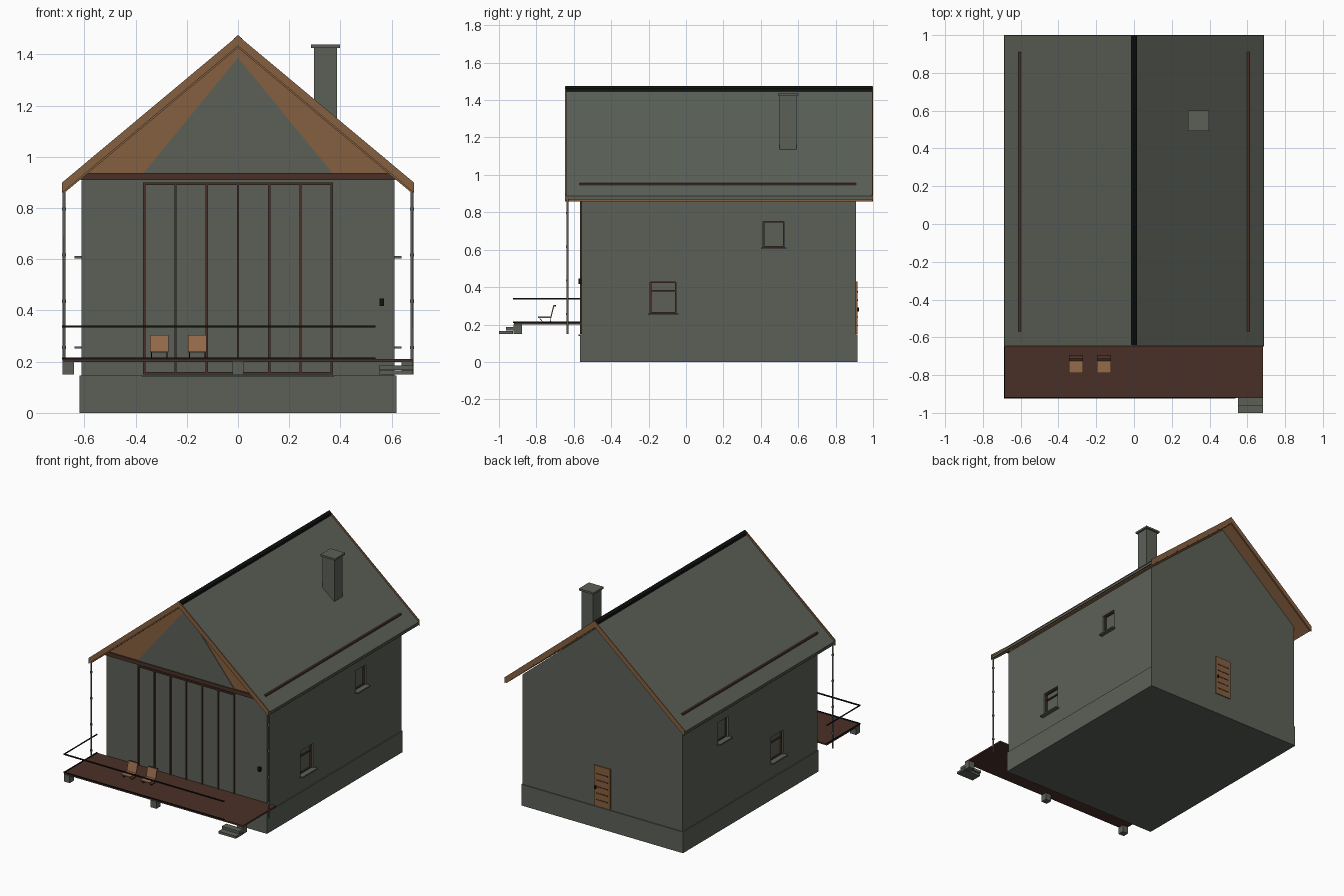
import bpy, bmesh
from mathutils import Vector

cube = bpy.data.objects.get("Cube")
if cube:
    bpy.data.objects.remove(cube, do_unlink=True)


def material(name, rgb):
    m = bpy.data.materials.new(name)
    m.use_nodes = True
    m.diffuse_color = (*rgb, 1)
    m.node_tree.nodes["Principled BSDF"].inputs["Base Color"].default_value = (*rgb, 1)
    return m


GREY = material("grey_green", (0.105, 0.118, 0.096))
WOOD = material("warm_wood", (0.235, 0.115, 0.05))
BROWN = material("dark_brown", (0.068, 0.03, 0.02))
BLACK = material("black", (0.005, 0.006, 0.005))
CHAIR = material("orange_wood", (0.3, 0.145, 0.07))


def finish(name, bm, mat):
    bmesh.ops.recalc_face_normals(bm, faces=bm.faces)
    me = bpy.data.meshes.new(name)
    bm.to_mesh(me)
    bm.free()
    me.materials.append(mat)
    ob = bpy.data.objects.new(name, me)
    bpy.context.collection.objects.link(ob)
    return ob


def box(name, x, y, z, mat):
    """Box between (min, max) pairs on each axis."""
    bm = bmesh.new()
    bmesh.ops.create_cube(bm, size=1)
    for v in bm.verts:
        v.co = [lo + (c + 0.5) * (hi - lo) for c, (lo, hi) in zip(v.co, (x, y, z))]
    return finish(name, bm, mat)


def prism(name, points, depth, mat, axis="y"):
    """Extrude an outline along y (points are x, z) or x (points are y, z)."""
    bm = bmesh.new()
    lo, hi = depth
    if axis == "y":
        base, move = [(a, lo, b) for a, b in points], Vector((0, hi - lo, 0))
    else:
        base, move = [(lo, a, b) for a, b in points], Vector((hi - lo, 0, 0))
    face = bm.faces.new([bm.verts.new(p) for p in base])
    new = bmesh.ops.extrude_face_region(bm, geom=[face])["geom"]
    bmesh.ops.translate(bm, vec=move, verts=[v for v in new if isinstance(v, bmesh.types.BMVert)])
    return finish(name, bm, mat)


def tube(name, points, radius, mat):
    cu = bpy.data.curves.new(name, "CURVE")
    cu.dimensions = "3D"
    cu.bevel_depth, cu.bevel_resolution, cu.use_fill_caps = radius, 1, True
    sp = cu.splines.new("POLY")
    sp.points.add(len(points) - 1)
    for p, co in zip(sp.points, points):
        p.co = (*co, 1)
    cu.materials.append(mat)
    ob = bpy.data.objects.new(name, cu)
    bpy.context.collection.objects.link(ob)
    return ob


def cut(target, cutter):
    mod = target.modifiers.new("opening", "BOOLEAN")
    mod.object, mod.solver = cutter, "EXACT"
    cutter.hide_render = True
    cutter.hide_set(True)


# House body and plinth
HALF, FRONT, BACK, SLOPE = 0.612, -0.56, 0.91, 0.835
walls = prism("walls", [(-HALF, 0.01), (HALF, 0.01), (HALF, 0.905), (0, 1.416), (-HALF, 0.905)],
              (FRONT, BACK), GREY)
box("plinth", (-0.618, 0.618), (-0.566, 0.916), (0, 0.146), GREY)


# Roof layers: a chevron band between two ridge heights
def chevron(name, top, bottom, half, depth, mat):
    drop = half * SLOPE
    prism(name, [(0, top), (half, top - drop), (half, bottom - drop), (0, bottom),
                 (-half, bottom - drop), (-half, top - drop)], depth, mat)


RF, RB = -0.64, 0.995
chevron("roof_covering", 1.458, 1.442, 0.685, (RF, RB), GREY)
chevron("roof_soffit", 1.442, 1.425, 0.678, (RF, RB), WOOD)
chevron("front_barge_board", 1.473, 1.433, 0.688, (RF - 0.008, RF), WOOD)
chevron("back_barge_board", 1.473, 1.433, 0.688, (RB, RB + 0.005), WOOD)
chevron("ridge_cap", 1.475, 1.445, 0.016, (RF - 0.004, RB + 0.002), BLACK)

# Gutters, snow guards and downpipes on both sides
for side, s in (("left", 1), ("right", -1)):
    box(side + "_gutter", sorted((s * 0.67, s * 0.687)), (RF, RB), (0.868, 0.882), GREY)
    box(side + "_snow_guard", sorted((s * 0.598, s * 0.612)), (-0.57, BACK), (0.938, 0.958), BROWN)
    tube(side + "_downpipe", [(s * 0.679, -0.634, 0.15), (s * 0.679, -0.634, 0.875)], 0.006, GREY)
    for i in range(4):
        z = 0.25 + i * 0.18
        tube(f"{side}_pipe_collar_{i}", [(s * 0.679, -0.634, z), (s * 0.679, -0.634, z + 0.012)], 0.008, GREY)

# Chimney
box("chimney", (0.297, 0.386), (0.5, 0.59), (1.1, 1.427), GREY)
box("chimney_cap", (0.285, 0.398), (0.492, 0.602), (1.425, 1.438), GREY)

# Front gable cladding with a triangular window
prism("gable_cladding", [(-HALF, 0.92), (HALF, 0.92), (0, 1.43)], (FRONT - 0.006, FRONT + 0.002), WOOD)
prism("gable_window", [(-0.37, 0.935), (0.37, 0.935), (0, 1.387)], (FRONT - 0.01, FRONT), GREY)
box("gable_beam", (-0.614, 0.614), (FRONT - 0.016, FRONT), (0.91, 0.936), BROWN)

# Tall front glazing
DEPTH = (FRONT - 0.008, FRONT + 0.002)
for i in range(7):
    x = -0.366 + i * 0.122
    box(f"glazing_post_{i}", (x - 0.004, x + 0.004), DEPTH, (0.15, 0.9), BROWN)
for name, z in (("glazing_top_rail", 0.895), ("glazing_bottom_rail", 0.154)):
    box(name, (-0.37, 0.37), DEPTH, (z - 0.005, z + 0.005), BROWN)
box("glazing_sill", (-0.375, 0.375), (FRONT - 0.015, FRONT), (0.14, 0.146), GREY)
box("wall_lamp", (0.552, 0.57), (FRONT - 0.016, FRONT), (0.418, 0.446), BLACK)


# Side windows: recessed panes with frames and sills
def window(name, s, y, z, bars):
    (y0, y1), (z0, z1) = y, z
    cutter = box(name + "_opening", sorted((s * 0.59, s * 0.64)), y, z, GREY)
    cut(walls, cutter)
    x = sorted((s * 0.588, s * 0.6))
    t = 0.007
    for part, yy, zz in (("front_jamb", (y0, y0 + t), z), ("back_jamb", (y1 - t, y1), z),
                         ("head", y, (z1 - t, z1)), ("foot", y, (z0, z0 + t))):
        box(f"{name}_{part}", x, yy, zz, BROWN)
    for b in bars:
        box(name + "_crossbar", x, y, (b - 0.004, b + 0.004), BROWN)
    box(name + "_sill", sorted((s * 0.59, s * 0.638)), (y0 - 0.012, y1 + 0.012), (z0 - 0.009, z0), GREY)


for side, s in (("left", 1), ("right", -1)):
    window(side + "_upper_window", s, (0.412, 0.525), (0.612, 0.752), [])
    window(side + "_lower_window", s, (-0.192, -0.053), (0.26, 0.428), [0.38])

# Back door with plank joints
box("back_door", (-0.062, 0.062), (BACK, BACK + 0.007), (0.15, 0.43), WOOD)
for i in range(5):
    z = 0.195 + i * 0.045
    box(f"door_joint_{i}", (-0.045, 0.045), (BACK, BACK + 0.009), (z - 0.003, z + 0.003), BROWN)
box("door_handle", (0.044, 0.053), (BACK, BACK + 0.016), (0.27, 0.29), BLACK)

# Deck on piers with steps
box("deck", (-0.685, 0.682), (-0.92, FRONT), (0.199, 0.21), BROWN)
for name, x in (("right", -0.663), ("middle", 0), ("left", 0.66)):
    box(name + "_deck_pier", (x - 0.022, x + 0.022), (-0.922, -0.878), (0.15, 0.199), GREY)
box("lower_step", (0.55, 0.684), (-1.0, -0.925), (0.15, 0.166), GREY)
box("upper_step", (0.55, 0.684), (-0.962, -0.915), (0.168, 0.186), GREY)

# Railing: handrail and base rail around the deck's open sides
for name, z in (("handrail", 0.338), ("base_rail", 0.212)):
    box("front_" + name, (-0.688, 0.537), (-0.924, -0.917), (z - 0.004, z + 0.004), BLACK)
    box("side_" + name, (-0.688, -0.682), (-0.924, FRONT), (z - 0.003, z + 0.003), BLACK)

# Two lounge chairs
for i, x in enumerate((-0.307, -0.159)):
    seat = [(-0.79, 0.236), (-0.72, 0.236), (-0.703, 0.303), (-0.709, 0.304), (-0.725, 0.242), (-0.79, 0.242)]
    prism(f"chair_{i}_shell", seat, (x - 0.036, x + 0.036), CHAIR, axis="x")
    box(f"chair_{i}_headrest", (x - 0.036, x + 0.036), (-0.708, -0.694), (0.296, 0.304), BROWN)
    for s in (-1, 1):
        lx = x + s * 0.03
        tube(f"chair_{i}_leg_{s}", [(lx, -0.785, 0.238), (lx, -0.765, 0.213), (lx, -0.725, 0.213),
                                    (lx, -0.722, 0.238)], 0.002, BLACK)
